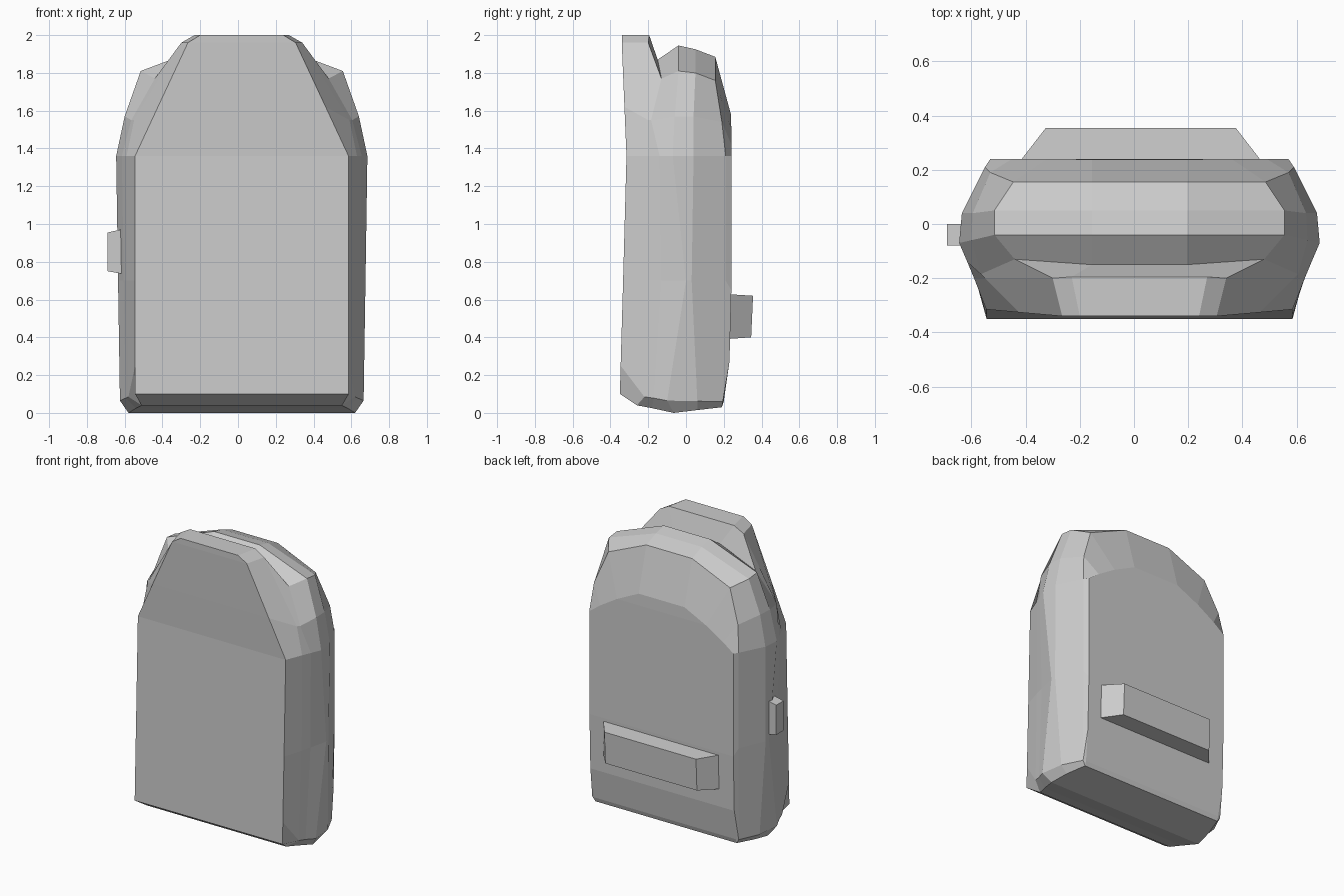
import bpy

cube = bpy.data.objects.get("Cube")
if cube:
    bpy.data.objects.remove(cube, do_unlink=True)

grey = bpy.data.materials.new("plain grey")
grey.use_nodes = True
grey.diffuse_color = (0.6, 0.6, 0.6, 1)
grey.node_tree.nodes["Principled BSDF"].inputs["Base Color"].default_value = (0.6, 0.6, 0.6, 1)

CENTRE = 0.02


def add_mesh(name, verts, faces):
    mesh = bpy.data.meshes.new(name)
    mesh.from_pydata(verts, [], faces)
    mesh.materials.append(grey)
    obj = bpy.data.objects.new(name, mesh)
    bpy.context.collection.objects.link(obj)
    return obj


def loft(name, halves, centre):
    """Join mirrored half outlines into rings, bridge them and cap both ends."""
    verts, faces = [], []
    n = len(halves[0])
    for half in halves:
        verts += [(centre + x, y, z) for x, y, z in half]
        verts += [(centre - x, y, z) for x, y, z in reversed(half)]
    ring = 2 * n
    for k in range(len(halves) - 1):
        a = k * ring
        for i in range(ring):
            j = (i + 1) % ring
            faces.append((a + i, a + ring + i, a + ring + j, a + j))
    end = (len(halves) - 1) * ring
    for i in range(n - 1):
        m = ring - 1 - i
        faces.append((i, i + 1, m - 1, m))
        faces.append((end + m, end + m - 1, end + i + 1, end + i))
    return add_mesh(name, verts, faces)


# Pack body: half outlines from front panel to back, each bottom to top
front_panel = [(.565, -.35, .1), (.565, -.346, .25), (.565, -.333, .7), (.565, -.315, 1.36),
               (.444, -.326, 1.62), (.285, -.34, 1.96), (.22, -.34, 2)]
panel_rear = [(.53, -.26, .04), (.6, -.22, .085), (.607, -.2, .7), (.61, -.2, 1.36),
              (.57, -.2, 1.55), (.32, -.2, 1.96), (.25, -.195, 2)]
valley = [(.56, -.18, .025), (.615, -.17, .078), (.625, -.13, .7), (.635, -.14, 1.36),
          (.585, -.185, 1.55), (.46, -.13, 1.77), (.175, -.15, 1.87)]
crown = [(.6, -.065, 0), (.645, -.1, .065), (.655, 0, .7), (.665, -.07, 1.36),
         (.62, -.06, 1.57), (.535, -.04, 1.81), (.175, -.04, 1.945)]
crown_rear = [(.58, .06, .015), (.625, .06, .062), (.65, .03, .7), (.655, .04, 1.36),
              (.615, .04, 1.57), (.535, .05, 1.8), (.175, .05, 1.925)]
shoulder = [(.54, .19, .03), (.56, .195, .06), (.57, .21, .7), (.57, .21, 1.36),
            (.55, .19, 1.54), (.465, .155, 1.76), (.175, .155, 1.885)]
back = [(.54, .2, .06), (.55, .23, .27), (.55, .24, .65), (.55, .24, 1.36),
        (.47, .24, 1.42), (.34, .24, 1.5), (.175, .238, 1.58)]
loft("pack_body", [front_panel, panel_rear, valley, crown, crown_rear, shoulder, back], CENTRE)

# Pocket with slanted ends on the back
pocket_base = [(.47, .2, .39), (.47, .2, .63)]
pocket_face = [(.35, .345, .4), (.35, .355, .62)]
loft("back_pocket", [pocket_base, pocket_face], .025)

# Small side tab
tab = []
for x, low, high in ((-.69, .75, .955), (-.58, .73, .98)):
    tab += [(x, -.08, low), (x, 0, low), (x, 0, high), (x, -.08, high)]
tab_sides = [(i, i + 4, (i + 1) % 4 + 4, (i + 1) % 4) for i in range(4)]
add_mesh("side_tab", tab, [(0, 1, 2, 3), (7, 6, 5, 4)] + tab_sides)

# Make all faces point outwards
import bmesh
for obj in bpy.data.objects:
    if obj.type == 'MESH' and obj.data.materials and obj.data.materials[0] == grey:
        bm = bmesh.new()
        bm.from_mesh(obj.data)
        bmesh.ops.recalc_face_normals(bm, faces=bm.faces)
        bm.to_mesh(obj.data)
        bm.free()
